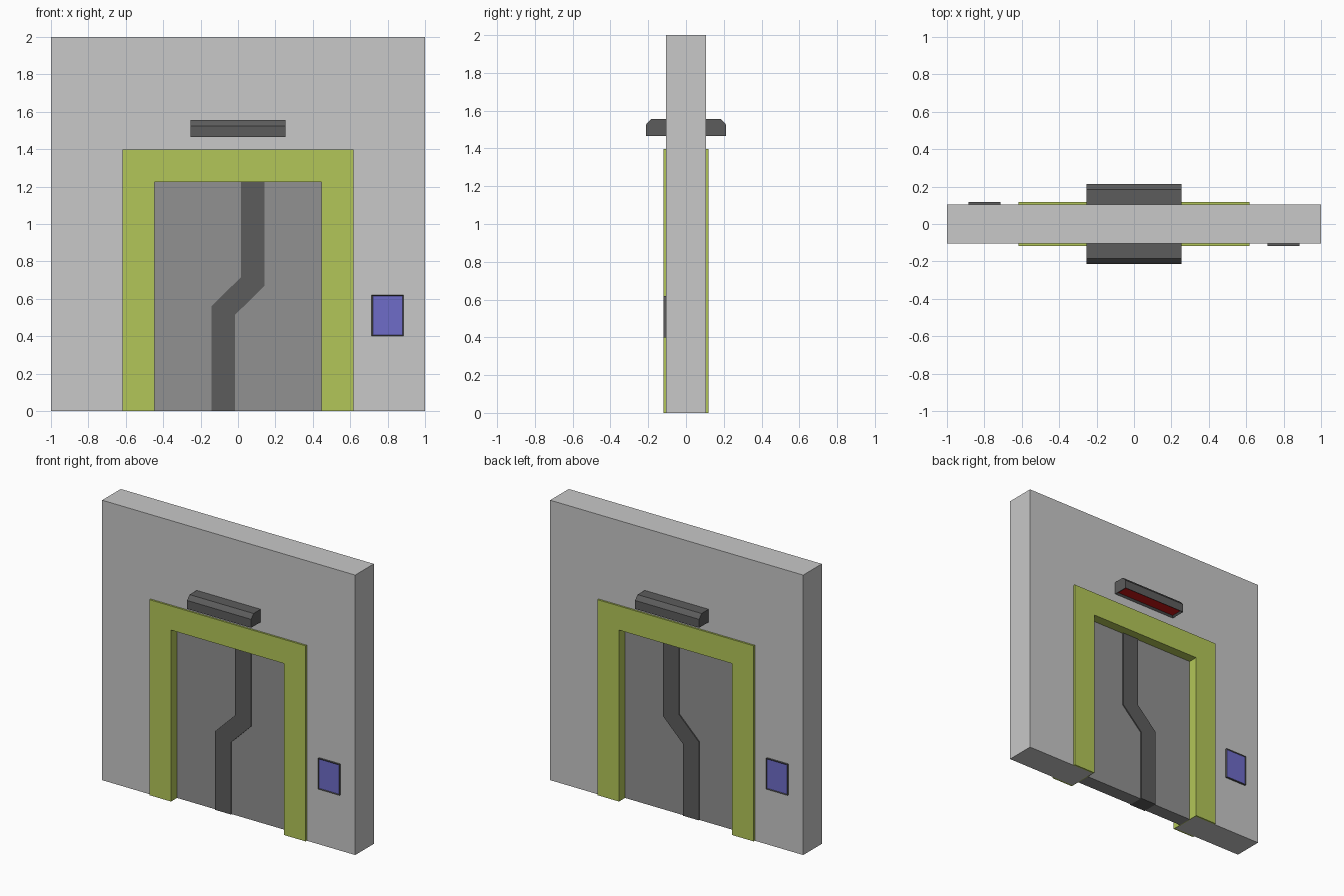
import bpy, bmesh, math
from mathutils import Matrix

if "Cube" in bpy.data.objects:
    bpy.data.objects.remove(bpy.data.objects["Cube"])


def material(name, r, g, b):
    m = bpy.data.materials.new(name)
    m.diffuse_color = (r, g, b, 1)
    m.use_nodes = True
    m.node_tree.nodes["Principled BSDF"].inputs["Base Color"].default_value = m.diffuse_color
    return m


WALL = material("wall grey", 0.58, 0.58, 0.58)
LIME = material("lime frame", 0.45, 0.565, 0.098)
DOOR = material("door grey", 0.285, 0.285, 0.285)
DARK = material("dark grey", 0.107, 0.107, 0.107)
BLUE = material("screen blue", 0.156, 0.15, 0.578)
RED = material("lamp red", 0.6, 0.008, 0.008)


def make(name, bm, *mats):
    bmesh.ops.recalc_face_normals(bm, faces=bm.faces)
    me = bpy.data.meshes.new(name)
    bm.to_mesh(me)
    bm.free()
    ob = bpy.data.objects.new(name, me)
    for m in mats:
        me.materials.append(m)
    bpy.context.collection.objects.link(ob)
    return ob


def prism(pts, lo, hi, axis="y"):
    """Extrude an outline: (x, z) along y, or (y, z) along x."""
    bm = bmesh.new()
    at = (lambda a, b: (a, lo, b)) if axis == "y" else (lambda a, b: (lo, a, b))
    face = bm.faces.new([bm.verts.new(at(*p)) for p in pts])
    out = bmesh.ops.extrude_face_region(bm, geom=[face])
    step = (0, hi - lo, 0) if axis == "y" else (hi - lo, 0, 0)
    bmesh.ops.translate(bm, vec=step, verts=[v for v in out["geom"] if isinstance(v, bmesh.types.BMVert)])
    return bm


def arch(w_out, h_out, w_in, h_in):
    return [(-w_out, 0), (-w_out, h_out), (w_out, h_out), (w_out, 0),
            (w_in, 0), (w_in, h_in), (-w_in, h_in), (-w_in, 0)]


def inset_face(bm, normal_axis, sign, border, depth):
    """Inset the face looking along an axis and paint it with slot 1."""
    bmesh.ops.recalc_face_normals(bm, faces=bm.faces)
    face = next(f for f in bm.faces if f.normal[normal_axis] * sign > 0.99)
    bmesh.ops.inset_region(bm, faces=[face], thickness=border, depth=-depth)
    face.material_index = 1


W, H = 0.447, 1.225          # door opening
# wall with doorway, and the lining of the doorway
make("wall", prism(arch(1, 2, W + 0.005, H + 0.005), -0.105, 0.105), WALL)
make("doorway_lining", prism(arch(W + 0.005, H + 0.005, W, H), -0.118, 0.118), LIME)

# sliding door leaves either side of the kinked centre strip
left = [(0.015, H), (0.015, 0.715), (-0.142, 0.56), (-0.142, 0)]
right = [(0.142, H), (0.142, 0.67), (-0.015, 0.515), (-0.015, 0)]
make("door_leaf_left", prism([(-W, 0), (-W, H)] + left, -0.05, 0.05), DOOR)
make("door_leaf_right", prism([(W, 0), (W, H)] + right, -0.05, 0.05), DOOR)
make("door_seal_strip", prism(left + right[::-1], -0.058, 0.058), DARK)

# parts repeated on both faces by a half turn
for side, angle in (("front", 0), ("back", math.pi)):
    turn = Matrix.Rotation(angle, 4, "Z")

    # door surround plate
    bm = prism(arch(0.617, 1.397, W + 0.005, H + 0.005), -0.118, -0.105)
    make(side + "_door_frame", bm, LIME).data.transform(turn)

    # lamp hood with red light underneath
    bm = prism([(-0.105, 1.465), (-0.213, 1.465), (-0.213, 1.525), (-0.2, 1.54),
                (-0.185, 1.556), (-0.105, 1.556)], -0.253, 0.253, "x")
    inset_face(bm, 2, -1, 0.02, 0.01)
    make(side + "_lamp", bm, DARK, RED).data.transform(turn)

    # call panel with blue screen
    bm = prism([(0.715, 0.4), (0.885, 0.4), (0.885, 0.62), (0.715, 0.62)], -0.118, -0.105)
    inset_face(bm, 1, -1, 0.008, 0.004)
    make(side + "_call_panel", bm, DARK, BLUE).data.transform(turn)
